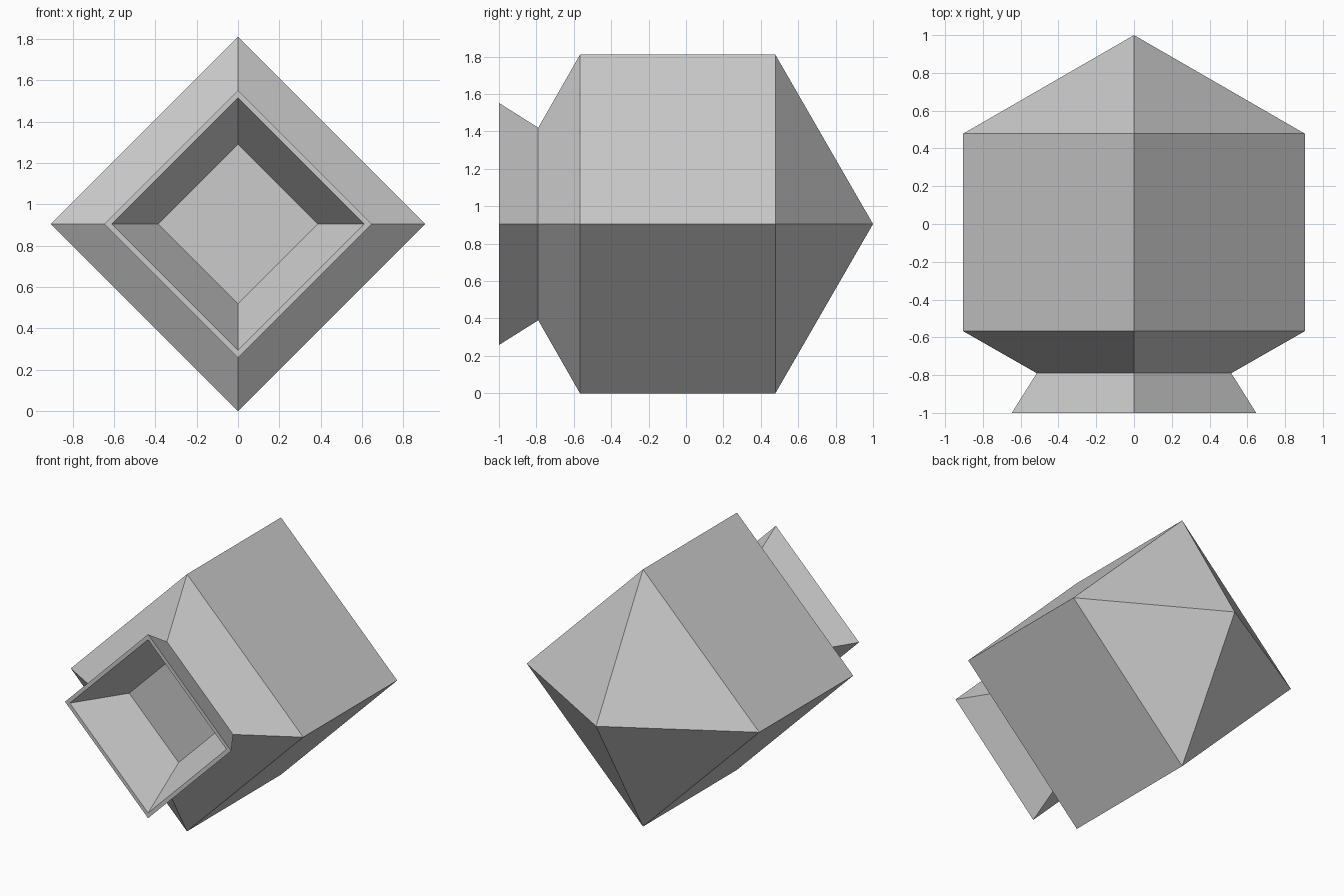
import bpy
import bmesh
from mathutils import Vector

cube = bpy.data.objects.get("Cube")
if cube:
    bpy.data.objects.remove(cube, do_unlink=True)

# Single flat grey
grey = bpy.data.materials.new("plain grey")
grey.use_nodes = True
color = (0.6, 0.6, 0.6, 1)
grey.diffuse_color = color
grey.node_tree.nodes["Principled BSDF"].inputs["Base Color"].default_value = color

R = 0.905  # body half width, also the axis height


def diamond_shell(name, profile):
    """Sweep (y, radius) stations into a four-sided closed solid along y."""
    bm = bmesh.new()
    rings = []
    for y, r in profile:
        if r == 0:
            rings.append([bm.verts.new((0, y, R))] * 4)
        else:
            corners = [(r, 0), (0, r), (-r, 0), (0, -r)]
            rings.append([bm.verts.new((x, y, R + z)) for x, z in corners])
    for a, b in zip(rings, rings[1:]):
        for i in range(4):
            j = (i + 1) % 4
            quad = [a[i], a[j], b[j], b[i]]
            bm.faces.new(list(dict.fromkeys(quad)))
    bm.faces.new(rings[-1])
    bmesh.ops.recalc_face_normals(bm, faces=bm.faces)
    mesh = bpy.data.meshes.new(name)
    bm.to_mesh(mesh)
    bm.free()
    mesh.materials.append(grey)
    obj = bpy.data.objects.new(name, mesh)
    bpy.context.collection.objects.link(obj)
    return obj


# Pointed back, straight body, pinched neck, flared rim, recessed floor
diamond_shell("hollow_nozzle_body", [
    (1.0, 0), (0.478, R), (-0.567, R), (-0.79, 0.515),
    (-1.0, 0.647), (-1.0, 0.61), (-0.66, 0.385),
])
